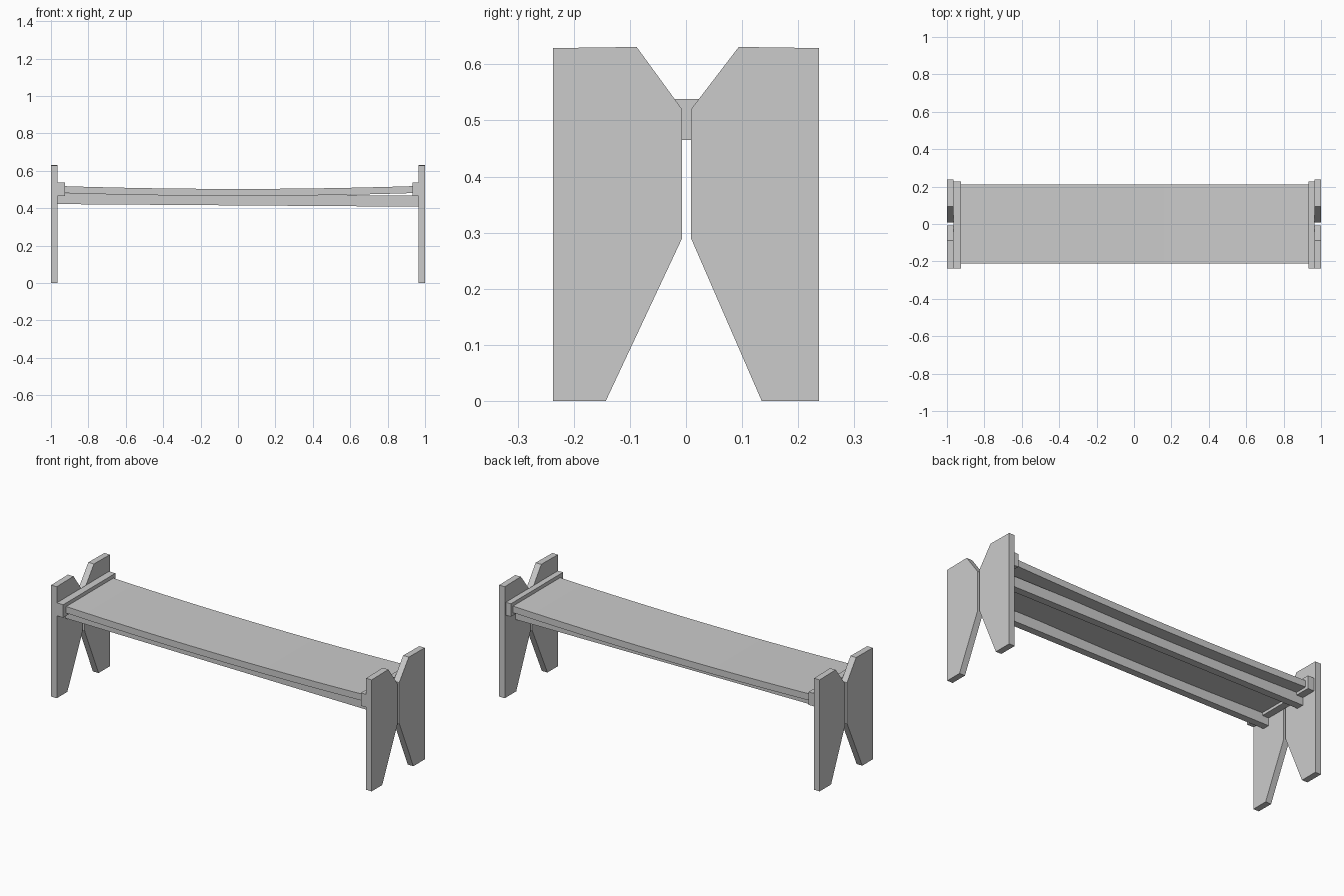
import bpy
import bmesh

if "Cube" in bpy.data.objects:
    bpy.data.objects.remove(bpy.data.objects["Cube"])

# One plain grey for the whole bench
grey = bpy.data.materials.new("plain_grey")
grey.use_nodes = True
colour = (0.6, 0.6, 0.6, 1)
grey.diffuse_color = colour
grey.node_tree.nodes["Principled BSDF"].inputs["Base Color"].default_value = colour


def extrude_profile(name, profile, direction):
    """Extrude a closed 3D outline along a direction into a solid board."""
    bm = bmesh.new()
    face = bm.faces.new([bm.verts.new(p) for p in profile])
    result = bmesh.ops.extrude_face_region(bm, geom=[face])
    moved = [v for v in result["geom"] if isinstance(v, bmesh.types.BMVert)]
    bmesh.ops.translate(bm, verts=moved, vec=direction)
    bmesh.ops.recalc_face_normals(bm, faces=bm.faces)
    mesh = bpy.data.meshes.new(name)
    bm.to_mesh(mesh)
    bm.free()
    mesh.materials.append(grey)
    obj = bpy.data.objects.new(name, mesh)
    bpy.context.collection.objects.link(obj)
    return obj


# Leg boards: a tapered, notched pair at each end
front_leg = [(-0.237, 0), (-0.143, 0), (-0.007, 0.29),
             (-0.007, 0.52), (-0.088, 0.631), (-0.237, 0.629)]
back_leg = [(0.237, 0), (0.135, 0), (0.009, 0.29),
            (0.009, 0.52), (0.094, 0.631), (0.237, 0.629)]
for side, x in (("right", -1), ("left", 0.965)):
    for place, outline in (("front", front_leg), ("back", back_leg)):
        extrude_profile(f"{place}_{side}_leg", [(x, y, z) for y, z in outline],
                        (0.035, 0, 0))

# Cross bars that join each pair of leg boards
for side, x, width in (("right", -0.965, 0.04), ("left", 0.933, 0.032)):
    bar = [(x, -0.237, 0.465), (x, 0.228, 0.465), (x, 0.228, 0.538), (x, -0.237, 0.538)]
    extrude_profile(f"{side}_cross_bar", bar, (width, 0, 0))

# Seat plank, sagging gently towards the middle
steps = 12
xs = [0.96 * (2 * i / steps - 1) for i in range(steps + 1)]
top = [(x, -0.21, 0.503 + 0.017 * x * x) for x in xs]
bottom = [(x, y, z - 0.037) for x, y, z in reversed(top)]
extrude_profile("seat", top + bottom, (0, 0.42, 0))

# Support rails under the seat, tilted very slightly
for name, y, width in (("front_rail", -0.16, 0.04), ("back_rail", 0.1, 0.042)):
    rail = [(-0.965, y, 0.422), (0.965, y, 0.408), (0.965, y, 0.467), (-0.965, y, 0.48)]
    extrude_profile(name, rail, (0, width, 0))
